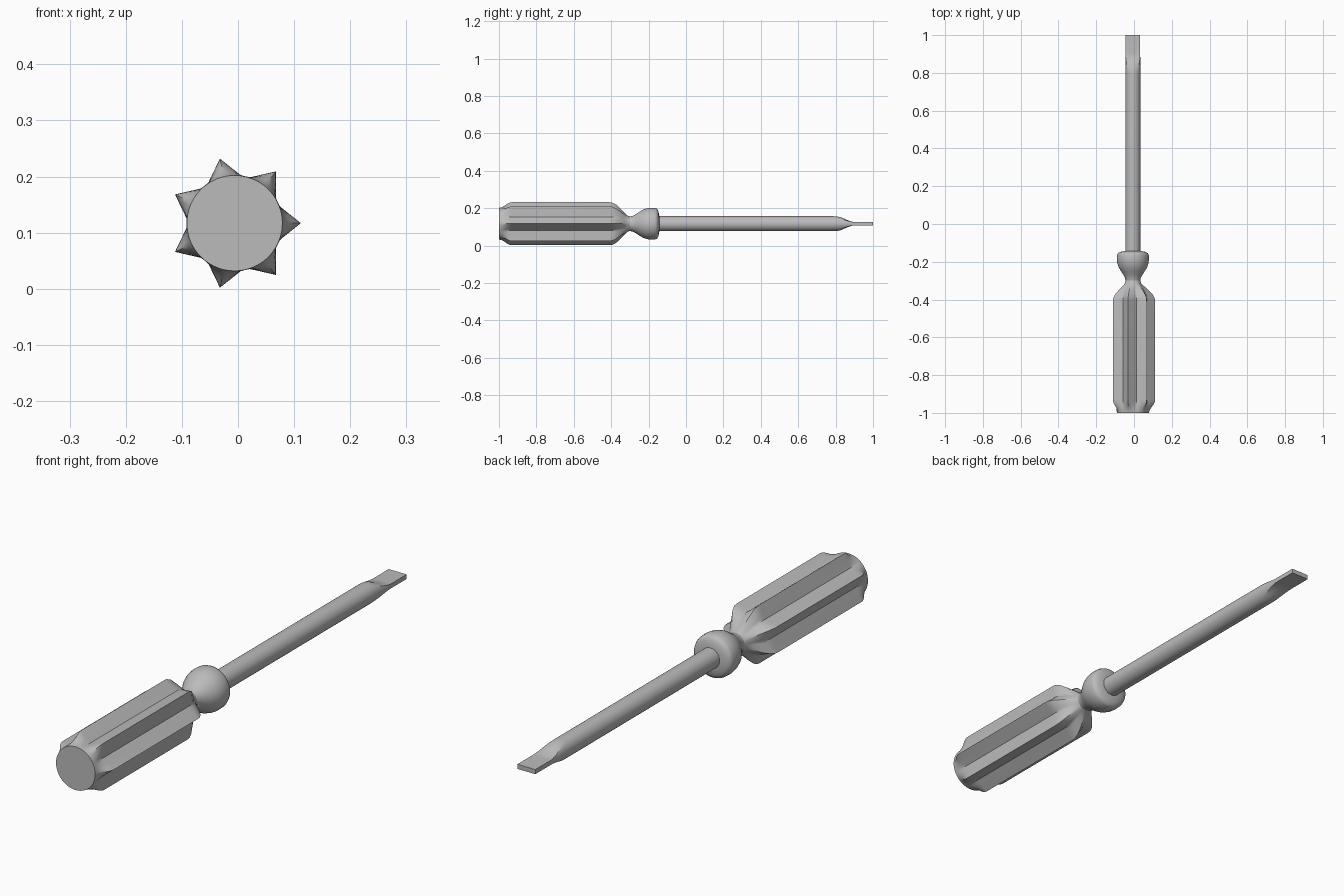
import bpy, bmesh, math

if "Cube" in bpy.data.objects:
    bpy.data.objects.remove(bpy.data.objects["Cube"], do_unlink=True)

CX, CZ = -0.006, 0.117      # tool axis, running along y
RIBS, TIP_R = 7, 0.118

grey = bpy.data.materials.new("plain grey")
grey.use_nodes = True
grey.diffuse_color = (0.5, 0.5, 0.5, 1)
grey.node_tree.nodes["Principled BSDF"].inputs["Base Color"].default_value = (0.5, 0.5, 0.5, 1)


def circle(n, r):
    return [(r * math.cos(2 * math.pi * i / n), r * math.sin(2 * math.pi * i / n)) for i in range(n)]


def blend(a, b, t):
    return [(p[0] + (q[0] - p[0]) * t, p[1] + (q[1] - p[1]) * t) for p, q in zip(a, b)]


def loft(name, rings, angle=30):
    """Skin a list of (y, section) rings and cap both ends."""
    bm = bmesh.new()
    loops = [[bm.verts.new((CX + x, y, CZ + z)) for x, z in sec] for y, sec in rings]
    for a, b in zip(loops, loops[1:]):
        for i in range(len(a)):
            j = (i + 1) % len(a)
            bm.faces.new((a[i], a[j], b[j], b[i]))
    bm.faces.new(loops[0])
    bm.faces.new(loops[-1])
    bmesh.ops.recalc_face_normals(bm, faces=bm.faces)
    mesh = bpy.data.meshes.new(name)
    bm.to_mesh(mesh)
    bm.free()
    mesh.materials.append(grey)
    obj = bpy.data.objects.new(name, mesh)
    bpy.context.collection.objects.link(obj)
    bpy.ops.object.select_all(action="DESELECT")
    obj.select_set(True)
    bpy.context.view_layer.objects.active = obj
    bpy.ops.object.shade_smooth_by_angle(angle=math.radians(angle))
    return obj


# Star section with straight flanks between rib tips and valleys
STEPS = 6
valley_r = TIP_R * math.cos(2 * math.pi / RIBS) / math.cos(math.pi / RIBS)
corners = [(x * (TIP_R if i % 2 == 0 else valley_r), z * (TIP_R if i % 2 == 0 else valley_r))
           for i, (x, z) in enumerate(circle(2 * RIBS, 1))]
star = []
for a, b in zip(corners, corners[1:] + corners[:1]):
    star += [blend([a], [b], k / STEPS)[0] for k in range(STEPS)]
N = len(star)

# Ribbed handle: y, round radius, share of star shape
grip = [(-1.0, 0.085, 0), (-0.985, 0.086, 0.1), (-0.97, 0.086, 0.4), (-0.955, 0.085, 0.75),
        (-0.94, 0.084, 0.96), (-0.93, 0.084, 1), (-0.41, 0.084, 1), (-0.395, 0.082, 0.95),
        (-0.375, 0.07, 0.75), (-0.35, 0.055, 0.45), (-0.33, 0.046, 0.2), (-0.315, 0.041, 0.05),
        (-0.3, 0.039, 0)]
loft("handle_grip", [(y, blend(circle(N, r), star, s)) for y, r, s in grip], 35)

# Round collar in front of the neck
collar = [(-0.3, 0.039), (-0.285, 0.042), (-0.27, 0.05), (-0.25, 0.063), (-0.23, 0.075),
          (-0.21, 0.082), (-0.19, 0.085), (-0.165, 0.084), (-0.155, 0.08), (-0.148, 0.068),
          (-0.143, 0.045)]
loft("handle_collar", [(y, circle(N, r)) for y, r in collar], 40)

# Shaft flattening into a flat blade
M, HW, HH = 48, 0.039, 0.009
flat = []
for x, z in circle(M, 1):
    k = max(abs(x), abs(z))
    flat.append((HW * x / k, HH * z / k))
rod = circle(M, 0.04)
shape = [(-0.16, 0), (0.79, 0), (0.81, 0.04), (0.83, 0.2), (0.85, 0.48), (0.87, 0.76),
         (0.89, 0.96), (0.905, 1), (1.0, 1)]
loft("shaft_and_blade", [(y, blend(rod, flat, t)) for y, t in shape])
